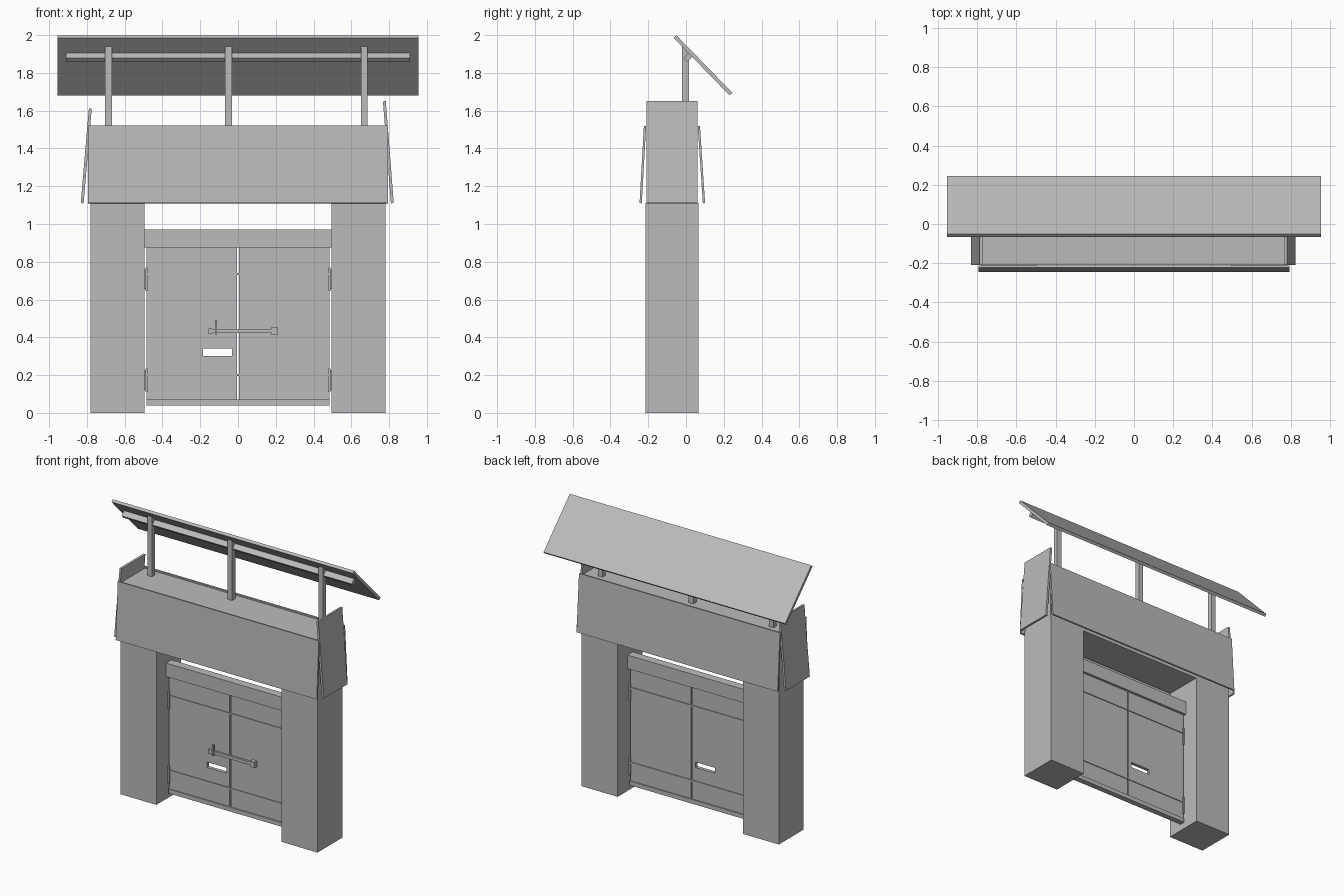
import bpy, bmesh
from mathutils import Vector

old = bpy.data.objects.get("Cube")
if old:
    bpy.data.objects.remove(old, do_unlink=True)

grey = bpy.data.materials.new("plain grey")
grey.use_nodes = True
tone = (0.5, 0.5, 0.5, 1)
grey.diffuse_color = tone
grey.node_tree.nodes["Principled BSDF"].inputs["Base Color"].default_value = tone


def prism(name, profile, lo, hi, axis="x"):
    """Extrude a (y, z) or (x, z) profile along the x or y axis."""
    def place(p, t):
        return (t, p[0], p[1]) if axis == "x" else (p[0], t, p[1])
    bm = bmesh.new()
    face = bm.faces.new([bm.verts.new(place(p, lo)) for p in profile])
    ext = bmesh.ops.extrude_face_region(bm, geom=[face])
    shift = Vector(place((0, 0), hi - lo))
    bmesh.ops.translate(bm, vec=shift, verts=[v for v in ext["geom"] if isinstance(v, bmesh.types.BMVert)])
    bmesh.ops.recalc_face_normals(bm, faces=bm.faces)
    mesh = bpy.data.meshes.new(name)
    bm.to_mesh(mesh)
    bm.free()
    mesh.materials.append(grey)
    obj = bpy.data.objects.new(name, mesh)
    bpy.context.collection.objects.link(obj)
    return obj


def box(name, x, y, z):
    return prism(name, [(y[0], z[0]), (y[1], z[0]), (y[1], z[1]), (y[0], z[1])], *x)


def plank(name, top, bottom, thick, lo, hi, axis="x"):
    """A leaning board whose cross-section runs from top to bottom."""
    a, b = Vector(top), Vector(bottom)
    d = (b - a).normalized()
    n = Vector((-d.y, d.x)) * thick / 2
    return prism(name, [a + n, b + n, b - n, a - n], lo, hi, axis)


FRONT, BACK, MID = -0.215, 0.065, -0.075

# Pillars and lintel
for side, s in (("left", 1), ("right", -1)):
    box(side + "_pillar", sorted((s * 0.495, s * 0.78)), (FRONT, BACK), (0, 1.11))
box("lintel", (-0.78, 0.78), (FRONT + 0.005, BACK - 0.005), (1.11, 1.51))

# Leaning cladding boards around the lintel
plank("front_cladding", (-0.217, 1.52), (-0.24, 1.11), 0.012, -0.795, 0.795)
plank("back_cladding", (0.068, 1.52), (0.095, 1.11), 0.012, -0.795, 0.795)
plank("left_cladding", (0.775, 1.65), (0.817, 1.11), 0.015, -0.21, 0.06, "y")
plank("right_cladding", (-0.782, 1.612), (-0.825, 1.11), 0.015, -0.21, 0.06, "y")

# Roof panel, purlin and posts with slanted tops
plank("roof_panel", (-0.058, 1.992), (0.238, 1.688), 0.02, -0.955, 0.955)
plank("purlin", (-0.005, 1.868), (0.027, 1.9), 0.03, -0.91, 0.91)
for i, x in enumerate((-0.685, -0.05, 0.668)):
    prism(f"roof_post_{i + 1}", [(-0.02, 1.5), (0.015, 1.5), (0.015, 1.905), (-0.02, 1.94)],
          x - 0.018, x + 0.018)

# Door header and bottom rail
box("door_header", (-0.495, 0.495), (MID - 0.03, MID + 0.03), (0.875, 0.972))
box("bottom_rail", (-0.485, 0.485), (MID - 0.02, MID + 0.02), (0.04, 0.07))

# Door leaves, straps and hinges
leaves = {}
for side, s in (("left", 1), ("right", -1)):
    xs = sorted((s * 0.005, s * 0.485))
    leaves[side] = box(side + "_door", xs, (MID - 0.012, MID + 0.012), (0.06, 0.875))
    for level, z in (("lower", 0.11), ("upper", 0.645)):
        box(f"{side}_{level}_hinge", sorted((s * 0.478, s * 0.49)), (MID - 0.02, MID + 0.02), (z, z + 0.125))
        box(f"{side}_{level}_hinge_pin", sorted((s * 0.485, s * 0.497)), (MID - 0.01, MID + 0.01),
            (z + 0.01, z + 0.115))
for level, z in (("lower", 0.2), ("upper", 0.735)):
    box(level + "_strap", (-0.485, 0.485), (MID - 0.018, MID + 0.018), (z - 0.006, z + 0.006))

# Letter slot cut through the right leaf
cutter = box("slot_cutter", (-0.185, -0.032), (MID - 0.1, MID + 0.1), (0.302, 0.34))
cutter.hide_render = True
door = leaves["right"]
cut = door.modifiers.new("slot", "BOOLEAN")
cut.operation, cut.solver, cut.object = "DIFFERENCE", "EXACT", cutter
bpy.context.view_layer.objects.active = door
bpy.ops.object.modifier_apply(modifier=cut.name)
bpy.data.objects.remove(cutter, do_unlink=True)

# Sliding bolt on the front
box("bolt_bar", (-0.155, 0.2), (MID - 0.035, MID - 0.02), (0.422, 0.444))
box("bolt_handle", (-0.123, -0.111), (MID - 0.045, MID - 0.03), (0.415, 0.492))
box("bolt_keeper", (0.178, 0.212), (MID - 0.04, MID - 0.01), (0.413, 0.455))
box("bolt_guide", (-0.155, -0.135), (MID - 0.04, MID - 0.01), (0.418, 0.448))
